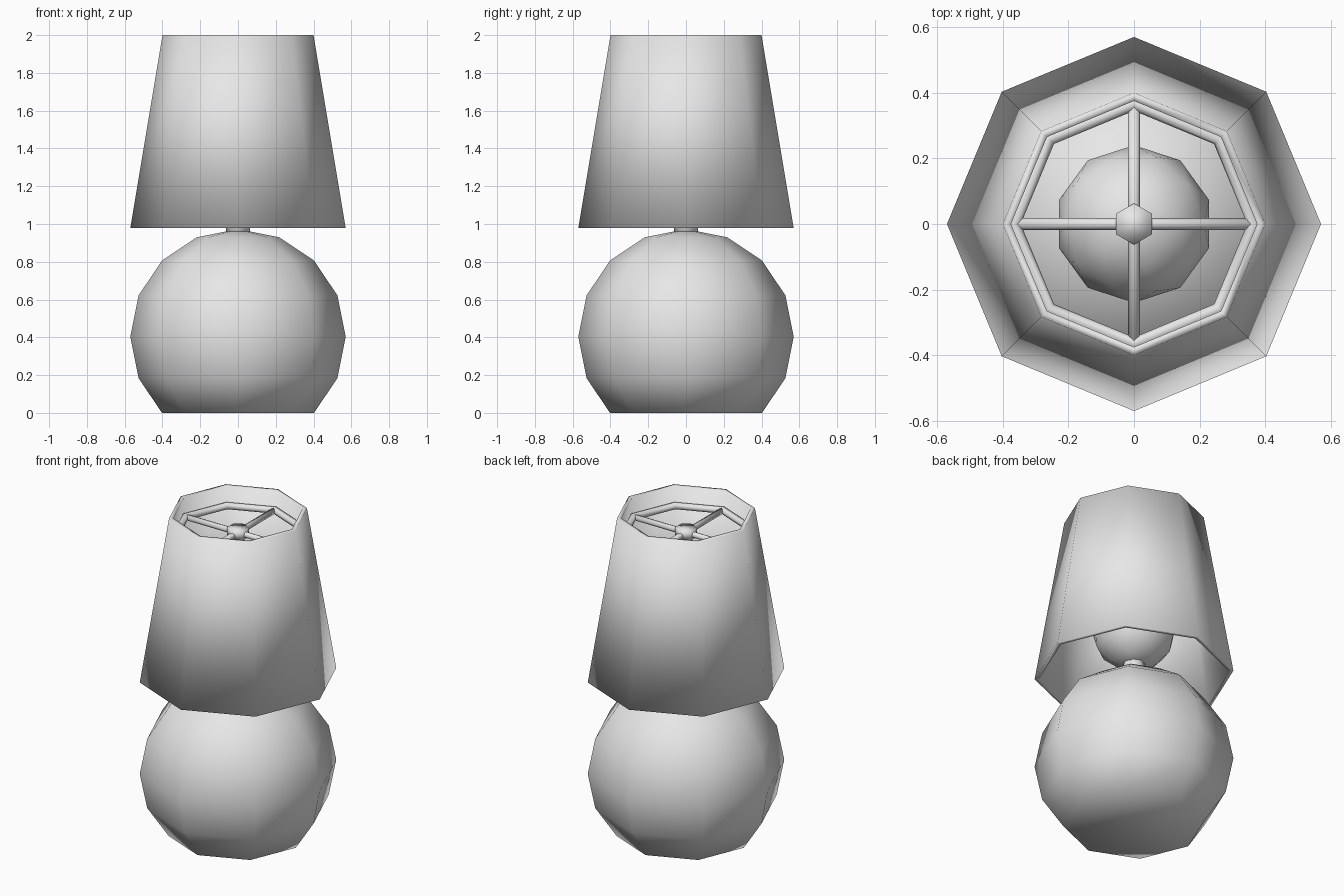
import bpy
import bmesh
from math import cos, sin, pi, radians
from mathutils import Matrix

cube = bpy.data.objects.get("Cube")
if cube:
    bpy.data.objects.remove(cube, do_unlink=True)

grey = bpy.data.materials.new("light_grey")
grey.use_nodes = True
colour = (0.8, 0.8, 0.8, 1)
grey.diffuse_color = colour
grey.node_tree.nodes["Principled BSDF"].inputs["Base Color"].default_value = colour


def finish(name, bm):
    """Turn a bmesh into a smooth-shaded object."""
    bmesh.ops.recalc_face_normals(bm, faces=bm.faces)
    for face in bm.faces:
        face.smooth = True
    mesh = bpy.data.meshes.new(name)
    bm.to_mesh(mesh)
    bm.free()
    mesh.materials.append(grey)
    obj = bpy.data.objects.new(name, mesh)
    bpy.context.collection.objects.link(obj)
    return obj


def lathe(name, profile, sides=8, closed=False, turn=0):
    """Revolve (radius, z) points; open profiles get end caps."""
    bm = bmesh.new()
    rings = []
    for r, z in profile:
        angles = [turn + 2 * pi * i / sides for i in range(sides)]
        rings.append([bm.verts.new((r * cos(a), r * sin(a), z)) for a in angles])
    pairs = list(zip(rings, rings[1:]))
    if closed:
        pairs.append((rings[-1], rings[0]))
    for low, high in pairs:
        for i in range(sides):
            j = (i + 1) % sides
            bm.faces.new((low[i], low[j], high[j], high[i]))
    if not closed:
        bm.faces.new(rings[0])
        if profile[-1][0] > 0.001:
            bm.faces.new(rings[-1])
    bmesh.ops.remove_doubles(bm, verts=bm.verts, dist=0.0001)
    return finish(name, bm)


# Round base: a sphere cut flat at the bottom
R = 0.57
latitudes = [radians(-45 + 22.5 * i) for i in range(7)]
lathe("base", [(R * cos(a), R * (sin(a) + sin(pi / 4))) for a in latitudes])

# Neck between base and bulb
lathe("neck", [(0.063, 0.93), (0.063, 1.09)])

# Bulb
bm = bmesh.new()
bmesh.ops.create_icosphere(bm, subdivisions=2, radius=0.24,
                           matrix=Matrix.Translation((0, 0, 1.27)))
finish("bulb", bm)

# Shade with wall thickness
wall = 0.025
lathe("shade", [(R, 0.98), (0.4, 2), (0.4 - wall, 2), (R - wall, 0.98)], closed=True)

# Support ring inside the shade
ring_z, tube = 1.88, 0.022
lathe("support_ring", [(0.367 + tube * cos(a), ring_z + tube * sin(a))
                       for a in (2 * pi * i / 8 for i in range(8))], closed=True)

# Four spokes as two crossing bars
for name, axis in (("spoke_bar_x", "Y"), ("spoke_bar_y", "X")):
    bar = lathe(name, [(0.018, -0.355), (0.018, 0.355)])
    bar.data.transform(Matrix.Translation((0, 0, ring_z)) @ Matrix.Rotation(pi / 2, 4, axis))

# Six-sided hub nut
lathe("hub", [(0.063, ring_z - 0.025), (0.063, ring_z + 0.03)], sides=6, turn=pi / 2)
